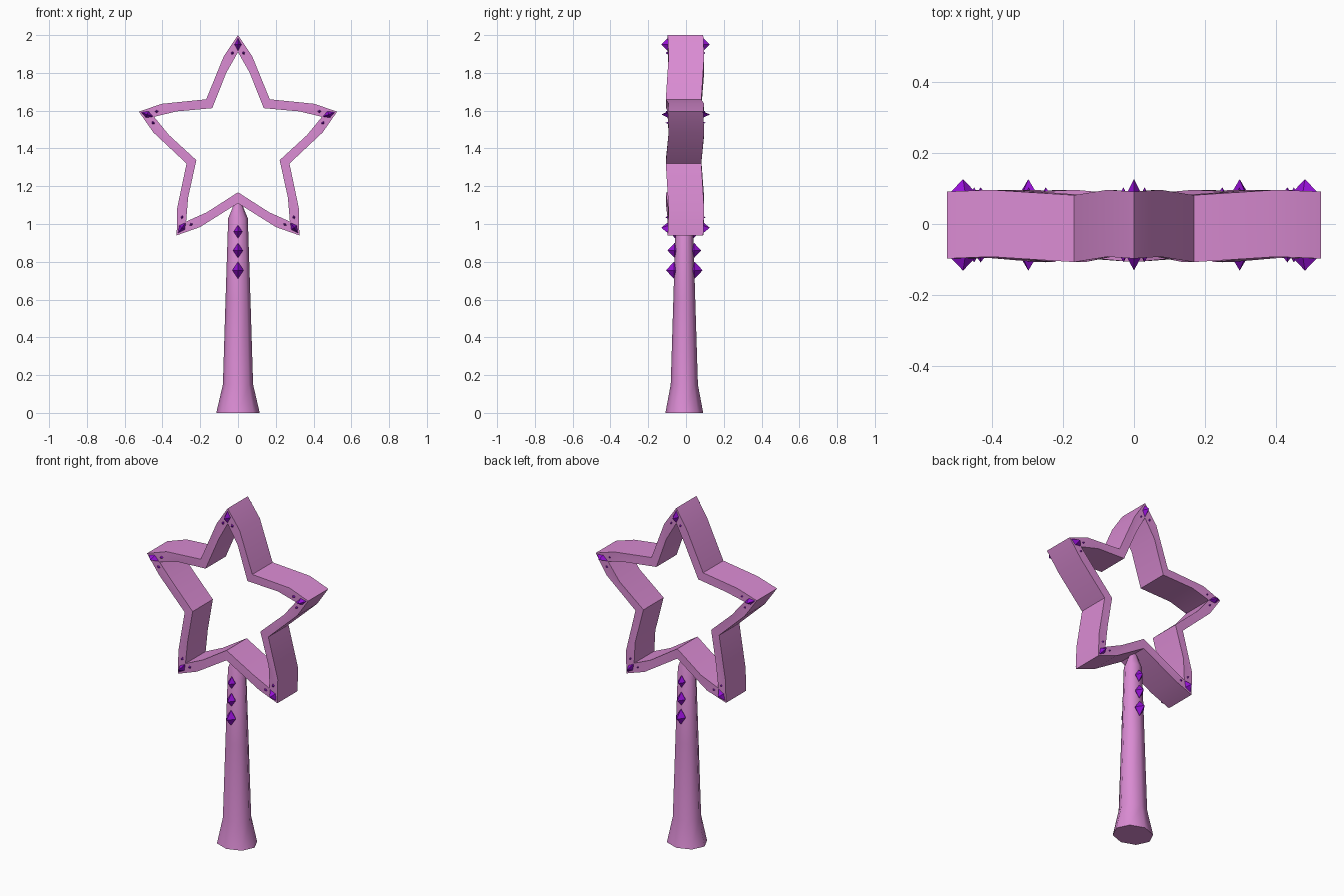
import bpy, bmesh
from math import sin, cos, pi, radians
from mathutils import Vector, Matrix

if "Cube" in bpy.data.objects:
    bpy.data.objects.remove(bpy.data.objects["Cube"])

def material(name, color):
    m = bpy.data.materials.new(name)
    m.diffuse_color = color
    m.use_nodes = True
    m.node_tree.nodes["Principled BSDF"].inputs["Base Color"].default_value = m.diffuse_color
    return m

PINK = material("pink", (0.70, 0.26, 0.65, 1))
PURPLE = material("purple", (0.30, 0.005, 0.66, 1))
SX, SZ, CZ = 0.552, 0.586, 1.414      # star half-width, half-height, centre

def star_point(u, w, arm, y):
    """Point in the upright arm's unit plane, turned to the given arm."""
    a = arm * 2 * pi / 5
    return Vector((SX * (u * cos(a) + w * sin(a)), y,
                   CZ + SZ * (w * cos(a) - u * sin(a))))

def make_object(name, bm, mat, smooth=None):
    bmesh.ops.recalc_face_normals(bm, faces=bm.faces)
    mesh = bpy.data.meshes.new(name)
    bm.to_mesh(mesh)
    bm.free()
    mesh.materials.append(mat)
    ob = bpy.data.objects.new(name, mesh)
    bpy.context.collection.objects.link(ob)
    if smooth:
        bpy.ops.object.select_all(action='DESELECT')
        bpy.context.view_layer.objects.active = ob
        ob.select_set(True)
        bpy.ops.object.shade_smooth_by_angle(angle=radians(smooth))
    return ob

# Open star frame: tip, bulged side, valley, bulged side for each arm
v = pi / 5
def arm_profile(tip, mid, valley):
    return [(-mid[0], mid[1]), (0, tip), mid, (valley * sin(v), valley * cos(v))]

outer = arm_profile(1.0, (0.136, 0.81), 0.519)
inner = arm_profile(0.846, (0.112, 0.66), 0.42)
sway = (0.005, 0, 0.005, -0.01)       # gentle waviness of the depth
bm = bmesh.new()
loops = [[bm.verts.new(star_point(u, w, arm, y + sway[i]))
          for arm in range(5) for i, (u, w) in enumerate(shape)]
         for shape, y in ((outer, -0.097), (outer, 0.091), (inner, 0.091), (inner, -0.097))]
for k in range(4):
    a, b = loops[k], loops[(k + 1) % 4]
    for i in range(20):
        j = (i + 1) % 20
        bm.faces.new((a[i], a[j], b[j], b[i]))
make_object("star_frame", bm, PINK, 30)

# Tapered eight-sided handle with flared foot
bm = bmesh.new()
rings = []
for z, rx, ry in ((0, 0.115, 0.10), (0.15, 0.08, 0.072), (0.60, 0.066, 0.058),
                  (1.03, 0.052, 0.045), (1.12, 0.015, 0.015)):
    rings.append([bm.verts.new((rx * cos(i * pi / 4), ry * sin(i * pi / 4) - 0.009, z))
                  for i in range(8)])
for a, b in zip(rings, rings[1:]):
    for i in range(8):
        j = (i + 1) % 8
        bm.faces.new((a[i], a[j], b[j], b[i]))
bm.faces.new(rings[0])
bm.faces.new(rings[-1])
make_object("handle", bm, PINK, 50)

# Eight-faced gems
def add_gem(bm, center, half_w, half_d, half_h, turn=0):
    rot = Matrix.Rotation(turn, 3, 'Y')
    def p(x, y, z):
        return bm.verts.new(center + rot @ Vector((x, y, z)))
    ring = [p(half_w, 0, 0), p(0, 0, half_h), p(-half_w, 0, 0), p(0, 0, -half_h)]
    for apex in (p(0, -half_d, 0), p(0, half_d, 0)):
        for i in range(4):
            bm.faces.new((ring[i], ring[(i + 1) % 4], apex))

# Gems at star tips, front and back: one large and two small per arm
bm = bmesh.new()
for arm in range(5):
    turn = arm * 2 * pi / 5
    for y in (-0.088, 0.083):
        add_gem(bm, star_point(0, 0.915, arm, y), 0.022, 0.043, 0.043, turn)
        for side in (-1, 1):
            add_gem(bm, star_point(side * 0.054, 0.838, arm, y), 0.011, 0.02, 0.015,
                    turn + side * -0.4)
make_object("star_gems", bm, PURPLE)

# Gems in a column on the handle, front and back
bm = bmesh.new()
for z, s in ((0.755, 1.0), (0.86, 0.88), (0.96, 0.78)):
    for side in (-1, 1):
        y = -0.009 + side * (0.055 - 0.03 * (z - 0.755))
        add_gem(bm, Vector((0, y, z)), 0.03 * s, 0.042 * s, 0.045 * s)
make_object("handle_gems", bm, PURPLE)
